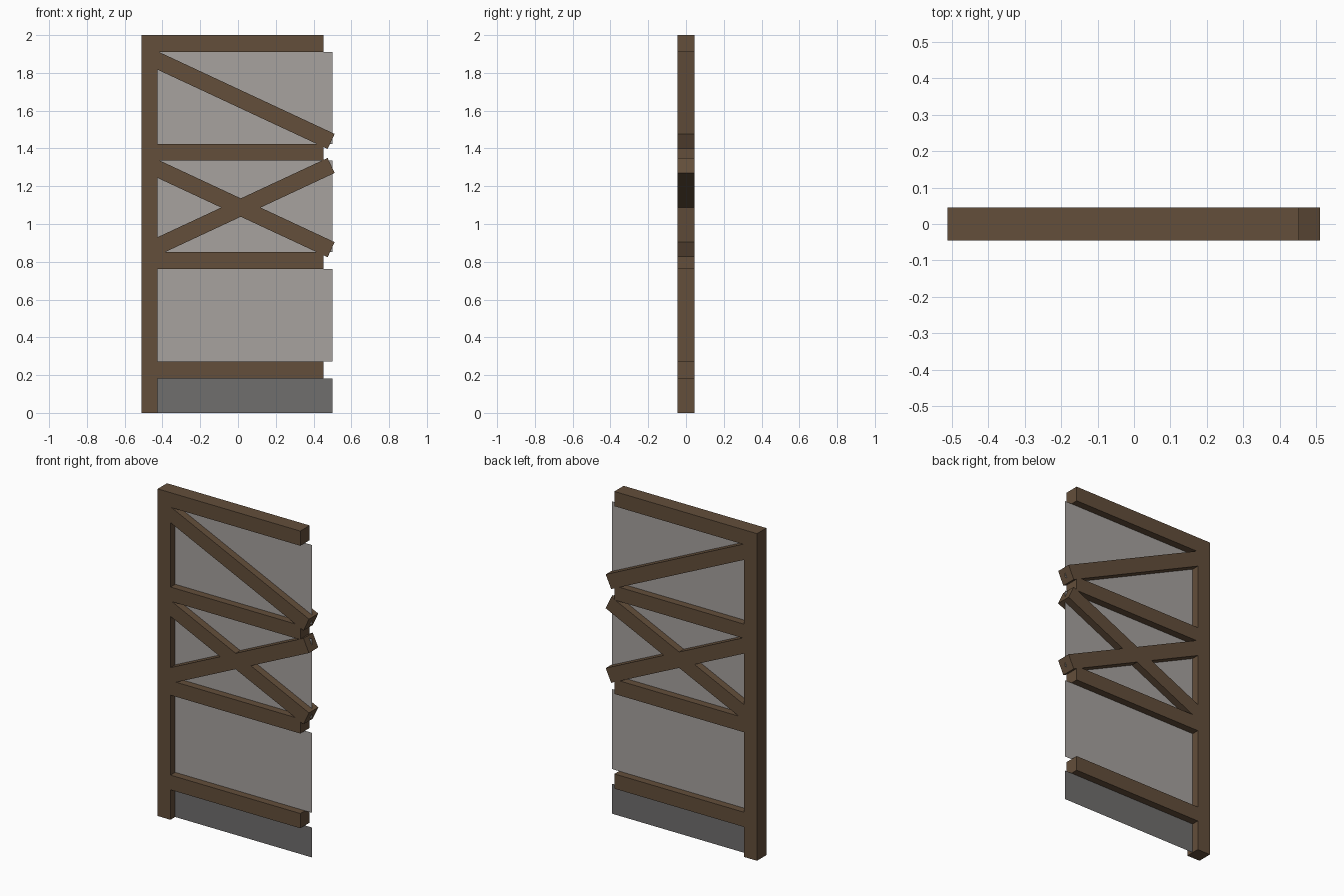
import bpy
import math

if "Cube" in bpy.data.objects:
    bpy.data.objects.remove(bpy.data.objects["Cube"])


def material(name, rgb):
    m = bpy.data.materials.new(name)
    m.diffuse_color = (*rgb, 1.0)
    m.use_nodes = True
    m.node_tree.nodes["Principled BSDF"].inputs["Base Color"].default_value = m.diffuse_color
    return m


WOOD = material("brown wood", (0.125, 0.077, 0.043))
PLASTER = material("light grey plaster", (0.385, 0.36, 0.345))
STONE = material("dark grey stone", (0.162, 0.157, 0.154))
DEPTH = 0.09


def beam(name, x, z, length, height, angle=0.0):
    """Timber centred at (x, z), long along x, tilted in the front plane."""
    bpy.ops.mesh.primitive_cube_add(size=1, location=(x, 0, z),
                                    rotation=(0, math.radians(angle), 0))
    ob = bpy.context.object
    ob.name = name
    ob.scale = (length, DEPTH, height)
    ob.data.materials.append(WOOD)
    return ob


def panel(name, z0, z1, mat):
    """Thin infill sheet in the middle of the frame."""
    me = bpy.data.meshes.new(name)
    x = 0.5
    me.from_pydata([(-x, 0, z0), (x, 0, z0), (x, 0, z1), (-x, 0, z1)],
                   [], [(0, 1, 2, 3)])
    me.materials.append(mat)
    ob = bpy.data.objects.new(name, me)
    bpy.context.collection.objects.link(ob)


# Upright post on the left
POST_L, POST_R = -0.512, -0.425
beam("post", (POST_L + POST_R) / 2, 1.0, POST_R - POST_L, 2.0)

# Horizontal rails, butted against the post
RAIL_END = 0.453
rails = [("bottom_rail", 0.183, 0.273), ("lower_rail", 0.762, 0.851),
         ("middle_rail", 1.336, 1.423), ("top_rail", 1.91, 2.0)]
for name, z0, z1 in rails:
    beam(name, (POST_R + RAIL_END) / 2, (z0 + z1) / 2, RAIL_END - POST_R, z1 - z0)

# Diagonal braces: one on top, a crossed pair below
for name, z, angle in [("upper_brace", 1.667, 25), ("cross_brace_down", 1.094, 25),
                       ("cross_brace_up", 1.080, -25)]:
    beam(name, 0.0, z, 1.088, 0.088, angle)

# Infill panels between the rails
panel("stone_base_panel", 0.0, 0.183, STONE)
panel("lower_panel", 0.273, 0.762, PLASTER)
panel("middle_panel", 0.851, 1.336, PLASTER)
panel("upper_panel", 1.423, 1.91, PLASTER)
